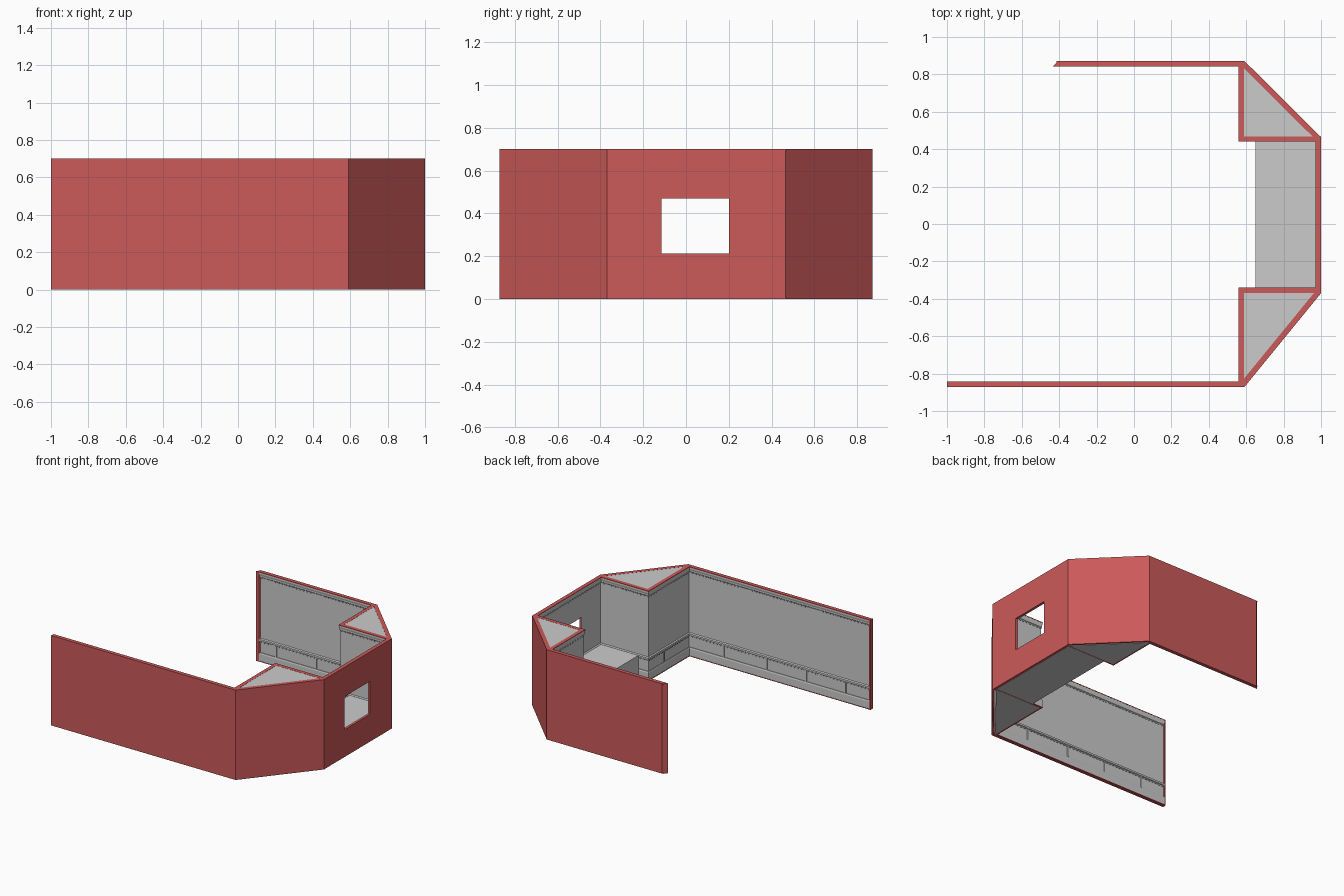
import bpy, bmesh
from mathutils import Vector

if "Cube" in bpy.data.objects:
    bpy.data.objects.remove(bpy.data.objects["Cube"])

RED = bpy.data.materials.new("red_paint")
RED.diffuse_color = (0.6, 0.1, 0.1, 1)
RED.use_nodes = True
RED.node_tree.nodes["Principled BSDF"].inputs["Base Color"].default_value = RED.diffuse_color
H = 0.70

# Room-side path of the walls, and the outer footprint (room on the right of both)
INNER = [(-0.415, 0.842), (0.56, 0.842), (0.56, 0.44), (0.97, 0.44),
         (0.97, -0.34), (0.56, -0.34), (0.56, -0.842), (-0.99, -0.842)]
OUTER = [(-0.40, 0.872), (0.59, 0.872), (1, 0.465),
         (1, -0.37), (0.59, -0.872), (-0.99, -0.872)]


def finish(bm, name, mat=None):
    bmesh.ops.recalc_face_normals(bm, faces=bm.faces)
    me = bpy.data.meshes.new(name)
    bm.to_mesh(me)
    bm.free()
    ob = bpy.data.objects.new(name, me)
    bpy.context.collection.objects.link(ob)
    if mat:
        me.materials.append(mat)
    return ob


def normal(a, b):
    d = (Vector(b) - Vector(a)).normalized()
    return Vector((d.y, -d.x))


def sweep(name, path, profile, mat=None):
    """Sweep a closed (offset, z) profile along a path with mitred corners."""
    bm = bmesh.new()
    segs = [normal(a, b) for a, b in zip(path, path[1:])]
    rings = []
    for i, p in enumerate(path):
        n0, n1 = segs[max(i - 1, 0)], segs[min(i, len(segs) - 1)]
        m = (n0 + n1) / (1 + n0.dot(n1))
        rings.append([bm.verts.new((p[0] + m.x * d, p[1] + m.y * d, z)) for d, z in profile])
    k = len(profile)
    for r, s in zip(rings, rings[1:]):
        for j in range(k):
            bm.faces.new((r[j], r[(j + 1) % k], s[(j + 1) % k], s[j]))
    bm.faces.new(rings[0])
    bm.faces.new(rings[-1])
    return finish(bm, name, mat)


def prism(name, pts, z0, z1, mat=None):
    bm = bmesh.new()
    f = bm.faces.new([bm.verts.new((x, y, z0)) for x, y in pts])
    ext = bmesh.ops.extrude_face_region(bm, geom=[f])["geom"]
    bmesh.ops.translate(bm, vec=(0, 0, z1 - z0),
                        verts=[v for v in ext if isinstance(v, bmesh.types.BMVert)])
    return finish(bm, name, mat)


def rect(x0, x1, y0, y1):
    return [(x0, y0), (x1, y0), (x1, y1), (x0, y1)]


def bar(d0, d1, z0, z1):
    return [(d0, z0), (d1, z0), (d1, z1), (d0, z1)]


def add_block(bm, a, b, t, width, d0, d1, z0, z1):
    """Small block on a wall face, t units along segment a-b."""
    a, b = Vector(a), Vector(b)
    u, n = (b - a).normalized(), normal(a, b)
    vs = []
    for z in (z0, z1):
        for s, d in ((-1, d0), (1, d0), (1, d1), (-1, d1)):
            p = a + u * (t + s * width / 2) + n * d
            vs.append(bm.verts.new((p.x, p.y, z)))
    for q in ((0, 1, 2, 3), (4, 5, 6, 7), (0, 1, 5, 4), (1, 2, 6, 5), (2, 3, 7, 6), (3, 0, 4, 7)):
        bm.faces.new([vs[i] for i in q])


# Red outer shell and grey moulded lining (skirting, chair rail, cornice)
shell = sweep("outer_walls", OUTER, bar(0, 0.015, 0, H), RED)
lining = sweep("inner_lining", INNER, [
    (-0.015, 0.004), (-0.002, 0.004), (-0.002, 0.06), (-0.005, 0.07), (-0.010, 0.07),
    (-0.010, 0.158), (-0.002, 0.162), (-0.002, 0.176), (-0.010, 0.182),
    (-0.010, 0.655), (-0.005, 0.660), (-0.005, 0.670), (-0.001, 0.684),
    (-0.001, 0.696), (-0.015, 0.696)])

# Red edging on top, bottom and the free wall ends
sweep("top_rim", INNER, bar(-0.029, 0, H - 0.006, H), RED)
sweep("bottom_rim", INNER, bar(-0.029, 0, 0.001, 0.006), RED)
sweep("bay_top_rim", OUTER[1:5], bar(0.001, 0.03, H - 0.006, H), RED)
prism("back_wall_end", [(-0.405, 0.872), (-0.435, 0.842), (-0.41, 0.842), (-0.385, 0.872)], 0, H, RED)
prism("front_wall_end", rect(-1, -0.99, -0.872, -0.842), 0, H, RED)

# Solid corner fillers behind the returns, and the window bench
prism("back_corner_fill", [(0.575, 0.455), (0.98, 0.455), (0.575, 0.86)], 0, H - 0.001)
prism("front_corner_fill", [(0.575, -0.355), (0.98, -0.355), (0.575, -0.85)], 0, H - 0.001)
prism("window_bench", rect(0.65, 0.98, -0.345, 0.445), 0, 0.175)

# Dentils under the cornice and chair rail, and upright dividers between panels
dentils, stiles = bmesh.new(), bmesh.new()
for i, (a, b) in enumerate(zip(INNER, INNER[1:])):
    length = (Vector(b) - Vector(a)).length
    count = int(length / 0.03)
    for j in range(count):
        t = (j + 0.5) * length / count
        add_block(dentils, a, b, t, 0.014, -0.011, -0.005, 0.647, 0.656)
        if i != 3:
            add_block(dentils, a, b, t, 0.014, -0.011, -0.004, 0.150, 0.159)
for i, spots in {0: (0.15, 0.495, 0.84), 1: (0.2,), 5: (0.2,), 6: (0.29, 0.66, 1.0, 1.34)}.items():
    for t in spots:
        add_block(stiles, INNER[i], INNER[i + 1], t, 0.010, -0.011, -0.003, 0.068, 0.160)
finish(dentils, "dentil_trim")
finish(stiles, "panel_dividers")

# Window opening through the end wall
cutter = prism("window_cutter", rect(0.9, 1.1, -0.115, 0.20), 0.213, 0.47)
cutter.hide_render = True
cutter.hide_viewport = True
for ob in (shell, lining):
    mod = ob.modifiers.new("window", "BOOLEAN")
    mod.operation = "DIFFERENCE"
    mod.solver = "EXACT"
    mod.object = cutter
